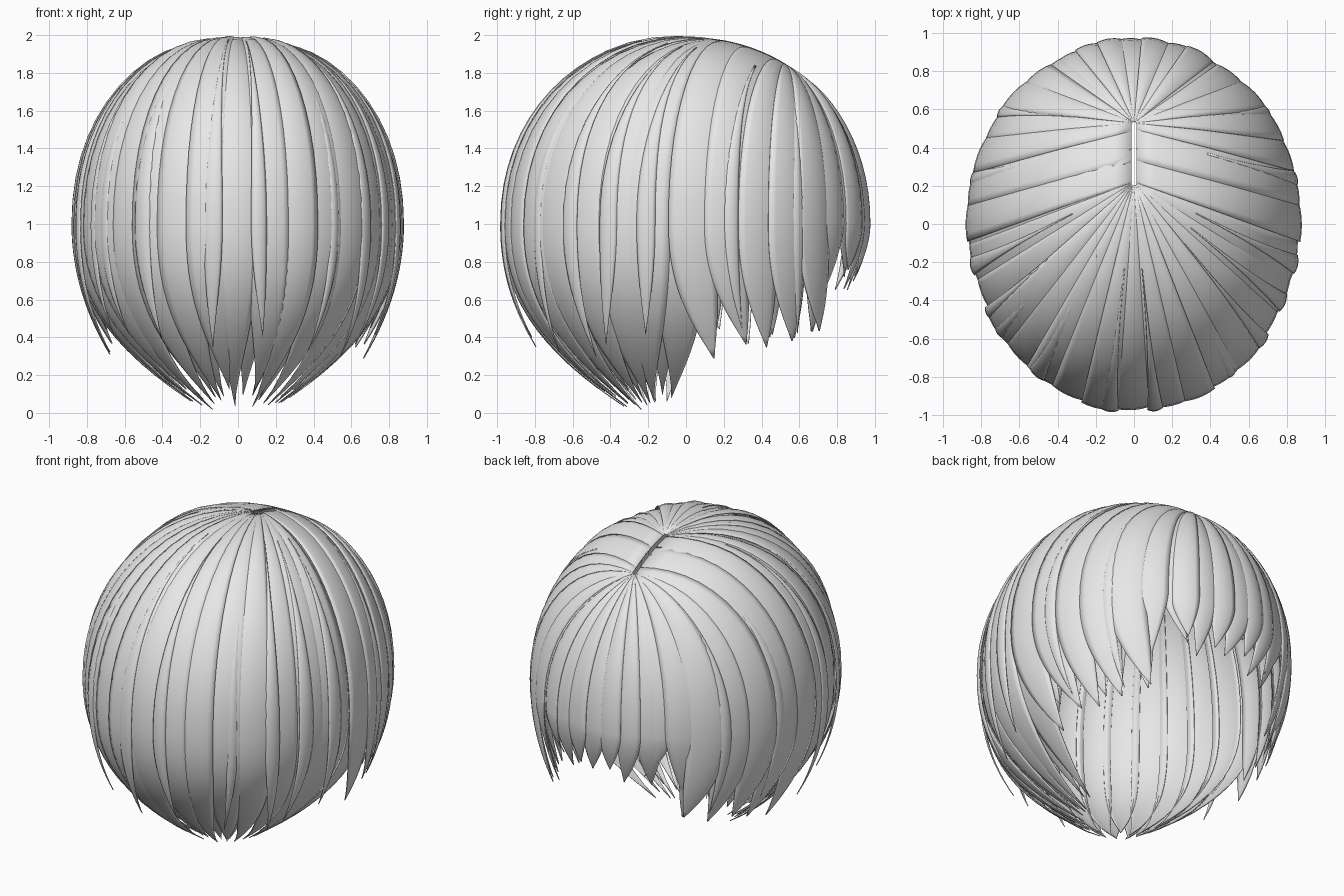
import bpy, bmesh, math, random
from mathutils import Vector

if "Cube" in bpy.data.objects:
    bpy.data.objects.remove(bpy.data.objects["Cube"])

random.seed(11)
RX, RY = 0.86, 0.97             # half width and half depth of the hair cap
UP, DOWN, ACROSS = 14, 14, 6    # ribbon resolution
POW = 2.1                       # roundness of the dome

mat = bpy.data.materials.new("light_grey_hair")
mat.diffuse_color = (0.8, 0.8, 0.8, 1)
mat.use_nodes = True
mat.node_tree.nodes["Principled BSDF"].inputs["Base Color"].default_value = mat.diffuse_color


def cap_point(phi, crown_y, s, z_low, curl, power, nape_y, off):
    """Point on the hair: s 0..1 runs crown to widest ring, z_low is the height below it."""
    ex, ey = RX * math.sin(phi), -RY * math.cos(phi)
    if z_low is None:
        k = math.sin(s * math.pi / 2)
        x, y = ex * k, crown_y + (ey - crown_y) * k
        rho = min(1.0, math.hypot(x / RX, y / RY))
        z = (1 - rho ** POW) ** (1 / POW) * 0.99
        o = off * smooth(0, 0.35, s)
        return Vector((x * (1 + o), y * (1 + o), 1 + z * (1 + o)))
    f = min(0.95, curl * (1 - z_low) ** power)
    x, y = ex * (1 - f), ey + (nape_y - ey) * f
    return Vector((x * (1 + off), y * (1 + off), z_low))


def smooth(a, b, v):
    t = max(0.0, min(1.0, (v - a) / (b - a)))
    return t * t * (3 - 2 * t)


def strand(bm, phi, width, tip_z, crown, curl, power, nape_y, off,
           sweep=0.0, start=0.01, point=3.0, tilt=0.0):
    """One tapered ribbon; angles in degrees, 0 = front (-y). tilt lifts one edge."""
    rows = []
    for i in range(UP + DOWN + 1):
        if i <= UP:
            s, zl = start + (1 - start) * i / UP, None
        else:
            s, zl = 1, 1 + (tip_z - 1) * (i - UP) / DOWN
        low = max(0.0, (i - UP) / DOWN)
        taper = max(0.03, 1 - low ** point)
        if start > 0.1:
            taper *= 0.15 + 0.85 * smooth(0, UP, i)
        row = []
        for j in range(ACROSS + 1):
            u = 2 * j / ACROSS - 1
            a = phi + width * u * taper + sweep * low ** 2
            o = off + 0.012 * (1 - u * u) * taper - 0.006 + tilt * u * taper
            row.append(bm.verts.new(cap_point(math.radians(a), crown(a), s, zl,
                                              curl, power, nape_y, o)))
        rows.append(row)
    for a, b in zip(rows, rows[1:]):
        for j in range(ACROSS):
            bm.faces.new((a[j], b[j], b[j + 1], a[j + 1]))


def finish(name, bm):
    me = bpy.data.meshes.new(name)
    bm.to_mesh(me)
    bm.free()
    me.materials.append(mat)
    ob = bpy.data.objects.new(name, me)
    bpy.context.collection.objects.link(ob)
    sol = ob.modifiers.new("thickness", "SOLIDIFY")
    sol.thickness, sol.offset = 0.005, -1
    bpy.context.view_layer.objects.active = ob
    ob.select_set(True)
    bpy.ops.object.shade_smooth_by_angle(angle=math.radians(50))
    ob.select_set(False)


def main_crown(a):
    return 0.22


def fringe_crown(a):
    return 0.53


def parting(a):                  # parting line running back to the fringe crown
    return 0.22 + 0.31 * smooth(84, 112, abs(a))


R = random.uniform

# long hair: wide overlapping strands from the main crown, drawn in at the neck
bm = bmesh.new()
for k in range(17):
    a = -88 + 11 * k
    side = 1 if a > 0 else -1
    strand(bm, a, R(7, 8.5), 0.015 + R(0, 0.08) + 0.03 * (k % 2), main_crown, 0.82, 2.3,
           -0.13, R(-0.008, 0.012), R(-5, 5), point=4, tilt=side * R(0.004, 0.012))
finish("long_hair", bm)

# inner layer filling the gaps between the tips
bm = bmesh.new()
for k in range(16):
    strand(bm, -82.5 + 11 * k, 7, R(0.06, 0.16), main_crown, 0.83, 2.2, -0.13, -0.028, point=4)
finish("inner_long_hair", bm)

# thin loose locks lying over the long hair
bm = bmesh.new()
for side in (-1, 1):
    for a in (9, 38, 52, 64, 75):
        strand(bm, side * (a + R(-3, 3)), R(2, 3.4), R(0.28, 0.42), main_crown,
               R(0.45, 0.65), 2.2, -0.2, R(0.01, 0.02), R(-4, 4), 0.25, 2)
finish("loose_locks", bm)

# side hair in front of the ears, from the parting line
bm = bmesh.new()
for side in (-1, 1):
    for k in range(5):
        a = 92 + 10.5 * k
        strand(bm, side * a, R(6.6, 7.6), 0.30 + 0.02 * k + R(-0.02, 0.07), parting,
               0.45, 2.0, 0.35, R(0.004, 0.018), side * R(3, 8), tilt=-side * 0.008)
        strand(bm, side * (a + 4), 6, 0.4 + R(0, 0.08), parting, 0.5, 2.0, 0.35,
               -0.02, side * R(0, 4))
    for a in (104, 127):
        strand(bm, side * a, 2.4, R(0.4, 0.55), parting, 0.45, 2, 0.35, 0.02, side * 3, 0.3, 2)
finish("side_hair", bm)

# fringe strands from the second crown, loosely pointed with open slits between them
bm = bmesh.new()
for k in range(7):
    a = 156 + 8 * k
    strand(bm, a, R(5, 6), 0.66 + R(-0.03, 0.12), fringe_crown, 1.0, 1.8,
           0.35, R(-0.005, 0.014), R(-4, 4), point=1.9, tilt=R(-0.01, 0.01))
for a in (161, 175, 187, 199):
    strand(bm, a, 3.5, R(0.74, 0.88), fringe_crown, 1.2, 1.8, 0.35, -0.02, R(-4, 4), point=1.8)
for side in (-1, 1):             # locks swept apart, leaving a notch at the temple
    strand(bm, side * 143, 6.5, 0.5, parting, 0.6, 1.8, 0.35, 0.006, -side * 5, point=1.2)
    strand(bm, side * 152, 5, 0.72, fringe_crown, 0.9, 1.8, 0.35, -0.006, side * 6, point=1.2)
finish("fringe", bm)
